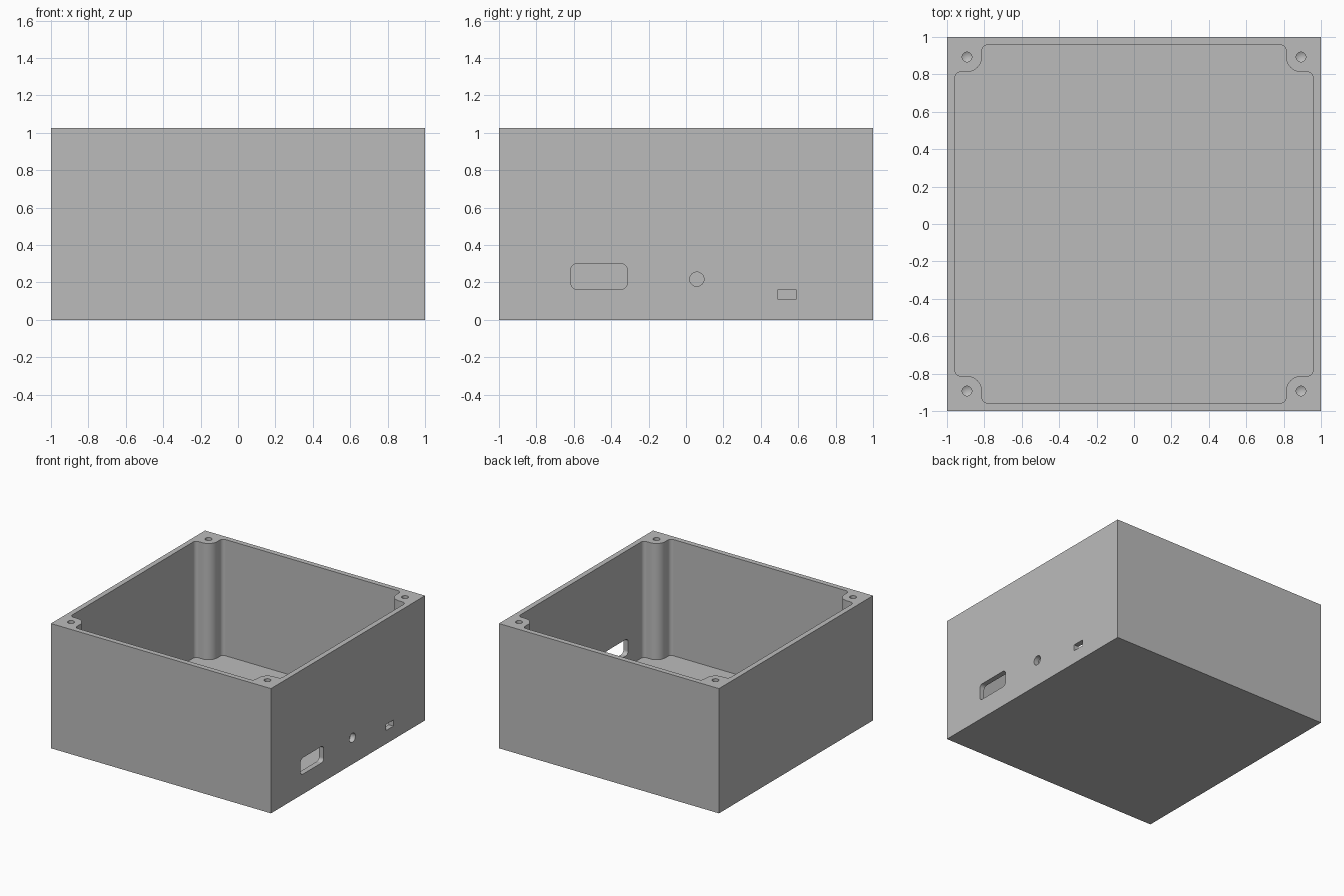
import bpy, bmesh, math
from mathutils import Vector, Matrix

old = bpy.data.objects.get("Cube")
if old:
    bpy.data.objects.remove(old, do_unlink=True)

HEIGHT, FLOOR = 1.025, 0.07
WALL, POST, SCREW = 0.957, 0.813, 0.893   # inner wall, post face, screw centre

grey = bpy.data.materials.new("grey plastic")
grey.use_nodes = True
grey.diffuse_color = (0.5, 0.5, 0.5, 1)
grey.node_tree.nodes["Principled BSDF"].inputs["Base Color"].default_value = (0.5, 0.5, 0.5, 1)


def fillet(corners, steps=10):
    """Round each (x, y, radius) right-angled corner of an outline."""
    out = []
    for i, (x, y, r) in enumerate(corners):
        p = Vector((x, y))
        if r == 0:
            out.append(p)
            continue
        a = (Vector(corners[i - 1][:2]) - p).normalized() * r
        b = (Vector(corners[(i + 1) % len(corners)][:2]) - p).normalized() * r
        for k in range(steps + 1):
            t = k / steps * math.pi / 2
            out.append(p + a + b - b * math.cos(t) - a * math.sin(t))
    return out


def rectangle(x0, x1, y0, y1, r=0):
    return fillet([(x0, y0, r), (x1, y0, r), (x1, y1, r), (x0, y1, r)])


def make_object(name, bm):
    bmesh.ops.recalc_face_normals(bm, faces=bm.faces)
    mesh = bpy.data.meshes.new(name)
    bm.to_mesh(mesh)
    bm.free()
    mesh.materials.append(grey)
    obj = bpy.data.objects.new(name, mesh)
    bpy.context.collection.objects.link(obj)
    return obj


def prism(name, outline, z0, z1, matrix=Matrix()):
    bm = bmesh.new()
    face = bm.faces.new([bm.verts.new((p.x, p.y, z0)) for p in outline])
    top = bmesh.ops.extrude_face_region(bm, geom=[face])["geom"]
    verts = [v for v in top if isinstance(v, bmesh.types.BMVert)]
    bmesh.ops.translate(bm, verts=verts, vec=(0, 0, z1 - z0))
    bm.transform(matrix)
    return make_object(name, bm)


# Solid block of the enclosure
box = prism("enclosure", rectangle(-1, 1, -1, 1), 0, HEIGHT)
cutters = []

# Cavity outline leaves a rounded screw post in each corner
corner = [(WALL, POST, 0.03), (POST, POST, 0.08), (POST, WALL, 0.03)]
outline = []
for sx, sy in ((1, 1), (-1, 1), (-1, -1), (1, -1)):
    pts = [(sx * x, sy * y, r) for x, y, r in corner]
    outline += pts if sx * sy > 0 else pts[::-1]
cutters.append(prism("cavity_cutter", fillet(outline), FLOOR, HEIGHT + 0.1))

# Screw holes with pointed bottoms
for sx in (-1, 1):
    for sy in (-1, 1):
        bm = bmesh.new()
        rings = bmesh.ops.create_circle(bm, cap_ends=True, segments=32, radius=0.026)
        top = bmesh.ops.extrude_face_region(bm, geom=bm.faces[:])["geom"]
        lifted = [v for v in top if isinstance(v, bmesh.types.BMVert)]
        bmesh.ops.translate(bm, verts=lifted, vec=(0, 0, 0.4))
        bm.faces.ensure_lookup_table()
        base = [f for f in bm.faces if f.calc_center_median().z < 0.01]
        tip = bmesh.ops.poke(bm, faces=base)["verts"]
        bmesh.ops.translate(bm, verts=tip, vec=(0, 0, -0.015))
        bm.transform(Matrix.Translation((sx * SCREW, sy * SCREW, HEIGHT - 0.25)))
        cutters.append(make_object("screw_hole_cutter", bm))

# Connector openings in the right wall: outline (y, z) pushed along x
to_side = Matrix(((0, 0, 1, 0), (1, 0, 0, 0), (0, 1, 0, 0), (0, 0, 0, 1)))
openings = {
    "large_port": rectangle(-0.615, -0.315, 0.164, 0.299, 0.03),
    "round_port": rectangle(0.02, 0.096, 0.179, 0.255, 0.038),
    "small_port": rectangle(0.49, 0.59, 0.11, 0.16),
}
for name, shape in openings.items():
    cutters.append(prism(name + "_cutter", shape, 0.9, 1.1, to_side))

# Cut everything, bake the result and drop the cutters
for cutter in cutters:
    cutter.hide_render = True
    mod = box.modifiers.new("cut", 'BOOLEAN')
    mod.operation, mod.solver, mod.object = 'DIFFERENCE', 'EXACT', cutter
depsgraph = bpy.context.evaluated_depsgraph_get()
box.data = bpy.data.meshes.new_from_object(box.evaluated_get(depsgraph))
box.modifiers.clear()
for cutter in cutters:
    bpy.data.objects.remove(cutter, do_unlink=True)

# Smooth the curved posts and holes, keep the flat walls flat
bpy.ops.object.select_all(action='DESELECT')
box.select_set(True)
bpy.context.view_layer.objects.active = box
bpy.ops.object.shade_smooth_by_angle(angle=math.radians(30))
weighted = box.modifiers.new("flat_walls", 'WEIGHTED_NORMAL')
weighted.keep_sharp = True
